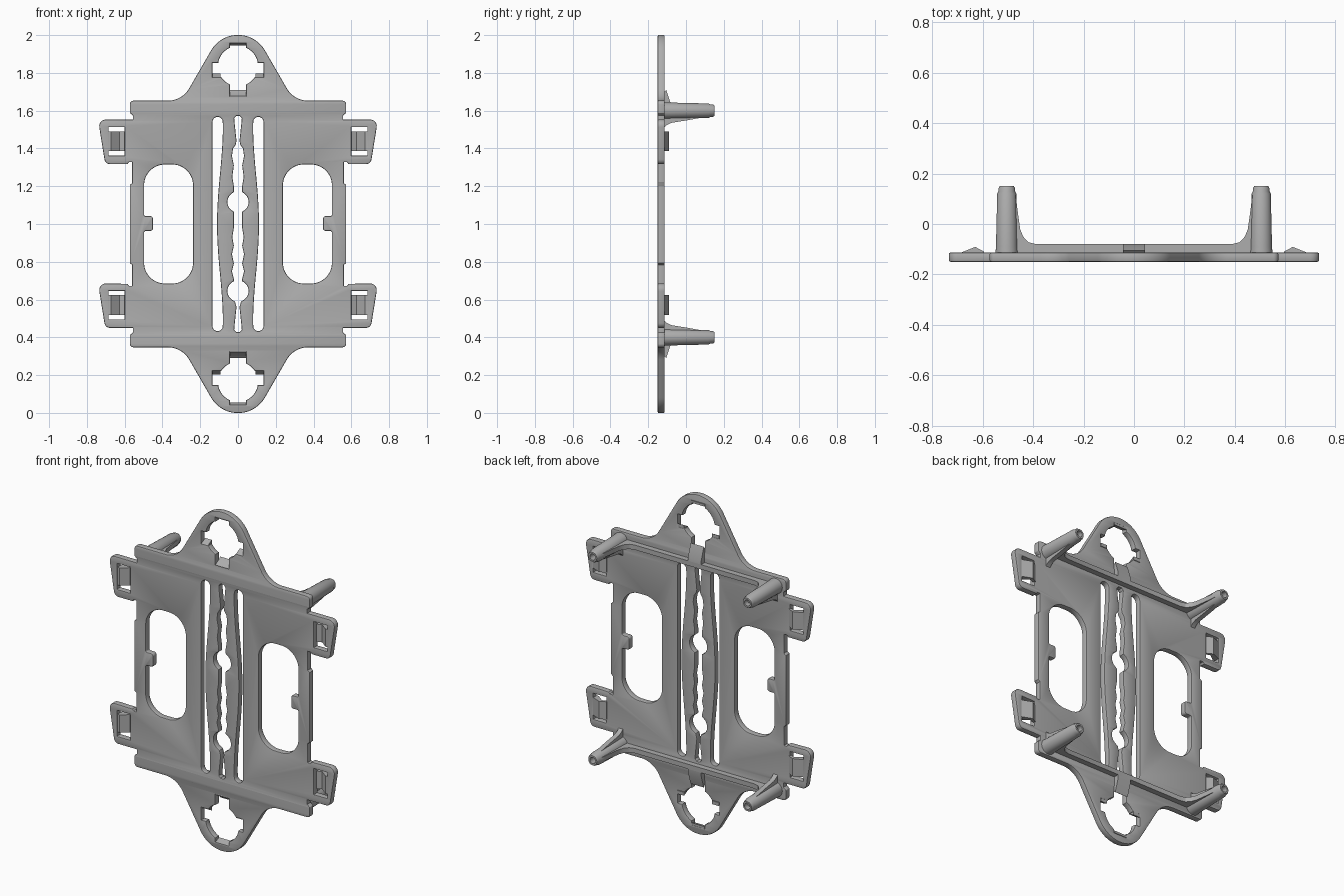
import bpy, bmesh
from math import sin, cos, tan, atan2, radians, pi
from mathutils import Vector, Matrix

cube = bpy.data.objects.get("Cube")
if cube:
    bpy.data.objects.remove(cube)

grey = bpy.data.materials.new("mid grey plastic")
grey.use_nodes = True
grey.diffuse_color = (0.42, 0.42, 0.42, 1)
grey.node_tree.nodes["Principled BSDF"].inputs["Base Color"].default_value = (0.42, 0.42, 0.42, 1)

BACK, FRONT = -0.113, -0.15
PEG_X, PEG_Z = 0.505, 1.6
HOLE_Z, HOLE_R = 1.836, 0.106
CLIP_DROP = 0.867


def flip(z, s):
    """Reflect a height about the middle of the plate when s is -1."""
    return 1 + s * (z - 1)


def finish(name, bm):
    bmesh.ops.remove_doubles(bm, verts=bm.verts, dist=0.00005)
    bmesh.ops.recalc_face_normals(bm, faces=bm.faces)
    mesh = bpy.data.meshes.new(name)
    bm.to_mesh(mesh)
    bm.free()
    mesh.materials.clear()
    mesh.materials.append(grey)
    for p in mesh.polygons:
        p.material_index = 0
    ob = bpy.data.objects.new(name, mesh)
    bpy.context.collection.objects.link(ob)
    bpy.ops.object.select_all(action='DESELECT')
    ob.select_set(True)
    bpy.context.view_layer.objects.active = ob
    bpy.ops.object.shade_smooth_by_angle(angle=radians(32))
    return ob


def prism(name, pts, lo, hi, place):
    """Extrude a 2D outline from lo to hi; place(a, b, depth) gives the 3D point."""
    bm = bmesh.new()
    face = bm.faces.new([bm.verts.new(place(a, b, lo)) for a, b in pts])
    ext = bmesh.ops.extrude_face_region(bm, geom=[face])
    move = Vector(place(0, 0, hi)) - Vector(place(0, 0, lo))
    verts = [g for g in ext["geom"] if isinstance(g, bmesh.types.BMVert)]
    bmesh.ops.translate(bm, verts=verts, vec=move)
    return finish(name, bm)


def rounded(corners, steps=6):
    """Fillet a closed polygon of (x, z, radius) corners."""
    out = []
    for i, (x, z, r) in enumerate(corners):
        p = Vector((x, z))
        if r == 0:
            out.append(p)
            continue
        u = (Vector(corners[i - 1][:2]) - p).normalized()
        v = (Vector(corners[(i + 1) % len(corners)][:2]) - p).normalized()
        half = u.angle(v) / 2
        c = p + (u + v).normalized() * r / sin(half)
        s, e = p + u * r / tan(half) - c, p + v * r / tan(half) - c
        turn = atan2(s.x * e.y - s.y * e.x, s.dot(e))
        n = steps * 4 if r > 0.1 else steps
        for k in range(n + 1):
            a = turn * k / n
            out.append(c + Vector((s.x * cos(a) - s.y * sin(a), s.x * sin(a) + s.y * cos(a))))
    return out


def arc(cx, cz, r, a0, a1, n=10):
    return [(cx + r * cos(radians(a0 + (a1 - a0) * k / n)),
             cz + r * sin(radians(a0 + (a1 - a0) * k / n))) for k in range(n + 1)]


def both_sides(half):
    """Close a right half, listed top to bottom, with its mirror image."""
    return half + [(-p[0],) + tuple(p[1:]) for p in reversed(half)]


# Plate outline: domed ends, stepped side edges and four side clips
def clip_edge(d):
    return [(0.741, 1.553 - d, 0.035), (0.703, 1.317 - d, 0.03)]


shoulder = [(0.296, 1.653, 0.13), (0.573, 1.653, 0.02), (0.573, 1.588, 0.006), (0.557, 1.575, 0)]
step = [(0.585, 1.317, 0), (0.577, 1.327, 0), (0.56, 1.327, 0), (0.56, 1.217, 0), (0.573, 1.207, 0)]
right = (shoulder + [(0.557, 1.553, 0)] + clip_edge(0) + step
         + [(x, 2 - z, r) for x, z, r in reversed(step)] + clip_edge(CLIP_DROP)
         + [(0.557, 0.45, 0)] + [(x, 2 - z, r) for x, z, r in reversed(shoulder)])
tip = 2.166
outline = rounded([(0, tip, 0.165)] + right + [(0, 2 - tip, 0.165)]
                  + [(-x, z, r) for x, z, r in reversed(right)])
loops = [outline]

# Keyed round holes at both ends
key = ([(0.043, 1.957)] + arc(0, HOLE_Z, HOLE_R, 66, 8.7) + [(0.135, 1.852), (0.135, 1.778)]
       + arc(0, HOLE_Z, HOLE_R, -33.2, -66) + [(0.043, 1.677)])
for s in (1, -1):
    loops.append([(x, flip(z, s)) for x, z in both_sides(key)])

# Large side windows with a small tab, bowed slots and clip windows
window = rounded([(0.238, 1.315, 0.11), (0.497, 1.315, 0.11), (0.497, 1.042, 0.008),
                  (0.45, 1.042, 0.015), (0.45, 0.963, 0.015), (0.497, 0.963, 0.008),
                  (0.497, 0.685, 0.11), (0.238, 0.685, 0.11)])
bow = [(0.08 + 0.031 * cos(pi * t / 20) ** 2, 1 + 0.0525 * t) for t in range(-10, 11)]
slot = bow + arc(0.1075, 1.54, 0.0275, 160, 0, 8) + arc(0.1075, 0.46, 0.0275, 0, -160, 8)
for s in (1, -1):
    loops += [[(s * x, z) for x, z in window], [(s * x, z) for x, z in slot]]
    for d in (0, CLIP_DROP):
        loops.append([(s * x, z - d) for x, z in
                      ((0.6, 1.362), (0.685, 1.362), (0.685, 1.513), (0.6, 1.513))])

# Wavy centre channel with two round openings
upper = [(0.01, 1.572), (0.02, 1.56), (0.018, 1.535), (0.008, 1.44), (0.012, 1.42), (0.026, 1.4),
         (0.032, 1.36), (0.022, 1.31), (0.03, 1.25), (0.022, 1.2), (0.022, 1.17)]
middle = [(0.022, 1.065), (0.022, 0.98), (0.03, 0.93), (0.022, 0.885), (0.032, 0.84),
          (0.022, 0.79), (0.032, 0.75), (0.022, 0.71), (0.022, 0.697)]
lower = [(0.016, 0.59), (0.008, 0.56), (0.018, 0.465), (0.02, 0.44), (0.01, 0.428)]
loops.append(both_sides(upper + arc(0, 1.117, 0.056, 62, -62) + middle
                        + arc(0, 0.645, 0.056, 62, -62) + lower))

# Plate: filled outline with softly bevelled rims, turned upright
curve = bpy.data.curves.new("plate_outline", 'CURVE')
curve.dimensions, curve.fill_mode = '2D', 'BOTH'
for loop in loops:
    sp = curve.splines.new('POLY')
    sp.points.add(len(loop) - 1)
    for pt, co in zip(sp.points, loop):
        pt.co = (co[0], co[1], 0, 1)
    sp.use_cyclic_u = True
rim = 0.006
curve.bevel_depth, curve.bevel_resolution, curve.offset = rim, 1, -rim
curve.extrude = (BACK - FRONT) / 2 - rim
helper = bpy.data.objects.new("plate_outline", curve)
bpy.context.collection.objects.link(helper)
bpy.context.view_layer.update()
flat = bpy.data.meshes.new_from_object(helper.evaluated_get(bpy.context.evaluated_depsgraph_get()))
bm = bmesh.new()
bm.from_mesh(flat)
bm.transform(Matrix.Translation((0, (BACK + FRONT) / 2, 0)) @ Matrix.Rotation(pi / 2, 4, 'X'))
bpy.data.objects.remove(helper)
bpy.data.curves.remove(curve)
bpy.data.meshes.remove(flat)
finish("plate", bm)


# Hollow-tipped mounting peg
def peg(name, x, z):
    profile = [(0.046, -0.13), (0.043, -0.09), (0.038, 0.12), (0.033, 0.13), (0.033, 0.142),
               (0.028, 0.15), (0.018, 0.15), (0.018, 0.1), (0, 0.1)]
    bm = bmesh.new()
    vs = [bm.verts.new((x + r, y, z)) for r, y in profile]
    edges = [bm.edges.new(pair) for pair in zip(vs, vs[1:])]
    bmesh.ops.spin(bm, geom=vs + edges, cent=(x, 0, z), axis=(0, 1, 0),
                   angle=2 * pi, steps=28, use_merge=False)
    finish(name, bm)


sweep = [(0.47, 0.12), (0.463, 0.06), (0.452, -0.02), (0.44, -0.05), (0.42, -0.072), (0.39, -0.08)]
gusset = [(-0.12, 1.59), (-0.12, 1.505), (-0.1, 1.525), (-0.075, 1.536),
          (0, 1.548), (0.1, 1.566), (0.1, 1.59)]
ramp = [(-0.15, 1.677), (BACK, 1.7), (-0.105, 1.71), (-0.08, 1.635), (-0.08, 1.59), (-0.12, 1.59)]
for s, end in ((1, "upper"), (-1, "lower")):
    def along_x(y, z, d, s=s):
        return (d, y, flip(z, s))

    # Cross rib sweeping up into the pegs, and the centre ramp
    rib = both_sides([(0.5, -0.12), (0.5, 0.12)] + sweep)
    prism(end + "_cross_rib", rib, PEG_Z - 0.014, PEG_Z + 0.014,
          lambda x, y, d, s=s: (x, y, flip(d, s)))
    prism(end + "_centre_ramp", ramp, -0.043, 0.043, along_x)

    # Sloped ledges inside the keyed hole
    prism(end + "_end_ledge", [(FRONT, 1.957), (BACK, 1.957), (BACK, 1.944)], -0.043, 0.043, along_x)
    for m, side in ((1, "left"), (-1, "right")):
        label = end + "_" + side
        prism(label + "_ledge", [(FRONT, 1.778), (BACK, 1.778), (BACK, 1.798)],
              m * 0.092, m * 0.136, along_x)
        peg(label + "_peg", m * PEG_X, flip(PEG_Z, s))
        prism(label + "_gusset", gusset, m * PEG_X - 0.014, m * PEG_X + 0.014, along_x)

        # Raised strap bridge across the clip window
        bridge = [(0.69, -0.146), (0.69, -0.115), (0.63, -0.091), (0.595, -0.11),
                  (0.595, -0.125), (0.628, -0.112), (0.672, -0.146)]
        drop = 0 if s == 1 else CLIP_DROP
        prism(label + "_strap_bridge", bridge, 1.386 - drop, 1.49 - drop,
              lambda x, y, d, m=m: (m * x, y, d))
